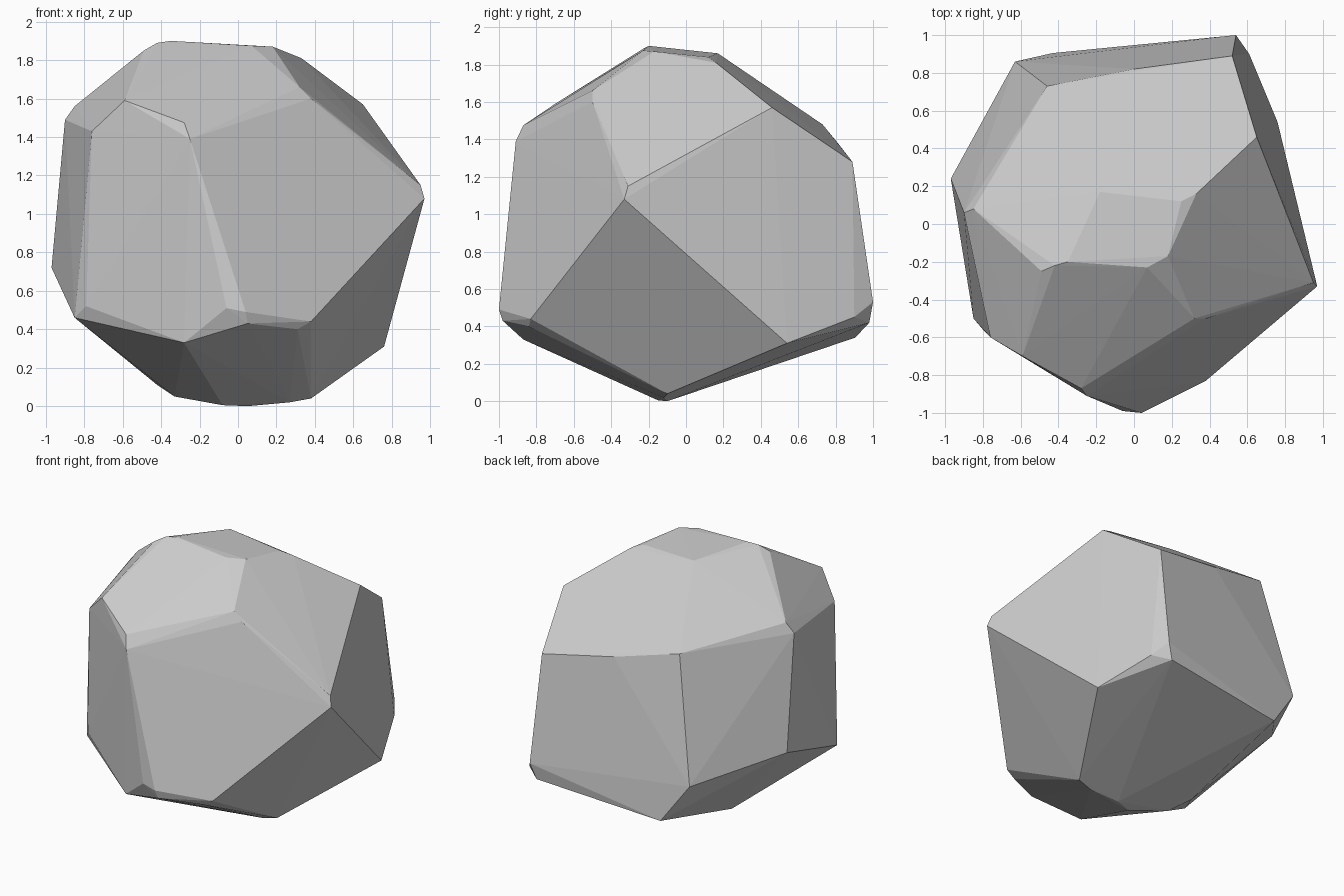
import bpy
import bmesh

# Corner points of the chiselled boulder, grouped by height
crown = [(-.35, -.2, 1.9), (-.42, -.22, 1.89), (-.49, -.25, 1.85), (-.18, .17, 1.86),
         (.25, .12, 1.84), (.33, .16, 1.81), (.18, -.17, 1.87), (.07, -.23, 1.875)]
shoulder = [(.65, .46, 1.57), (.52, .89, 1.28), (0, .82, 1.37), (-.46, .73, 1.48),
            (-.85, .08, 1.56), (-.90, .06, 1.49), (-.76, -.6, 1.43), (-.59, -.7, 1.59),
            (-.28, -.87, 1.475), (-.25, -.91, 1.39), (.32, -.5, 1.66), (.38, -.5, 1.6)]
waist = [(.95, -.31, 1.15), (.97, -.33, 1.08), (.54, 1, .53), (.61, .9, .45),
         (-.63, .86, .62), (-.97, .24, .72), (-.79, -.57, .52), (-.85, -.5, .46)]
skirt = [(-.06, -.99, .51), (.04, -1, .49), (.05, -.98, .43), (-.1, -.93, .41),
         (-.28, -.87, .33), (.31, -.84, .4), (.38, -.83, .44), (.76, .54, .31),
         (.5, .98, .42), (-.43, .905, .34)]
base = [(.38, -.1, .04), (.27, -.12, .02), (.05, -.1, 0), (-.08, -.15, .005),
        (-.33, -.05, .05), (-.42, .08, .11)]

# Wrap the corners in a tight faceted skin
bm = bmesh.new()
for p in crown + shoulder + waist + skirt + base:
    bm.verts.new(p)
hull = bmesh.ops.convex_hull(bm, input=bm.verts[:])
inside = {g for g in hull["geom_interior"] + hull["geom_unused"]
          if isinstance(g, bmesh.types.BMVert)}
bmesh.ops.delete(bm, geom=list(inside), context='VERTS')
bmesh.ops.recalc_face_normals(bm, faces=bm.faces[:])

# Flat-shaded boulder object
mesh = bpy.data.meshes.new("boulder")
bm.to_mesh(mesh)
bm.free()
boulder = bpy.data.objects.new("boulder", mesh)
bpy.context.collection.objects.link(boulder)
